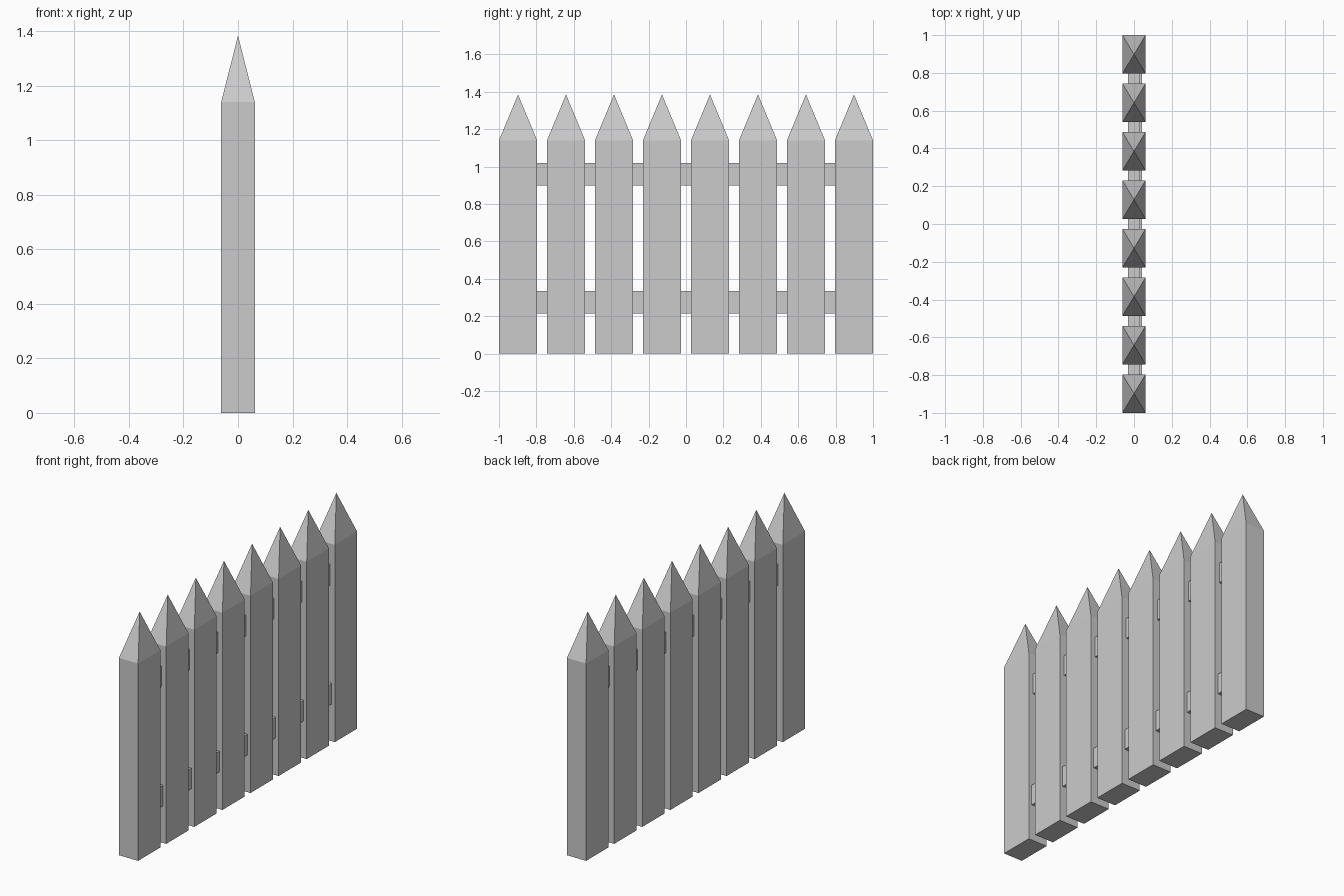
import bpy
import bmesh

if "Cube" in bpy.data.objects:
    bpy.data.objects.remove(bpy.data.objects["Cube"])

PICKETS = 8
WIDTH, THICK = 0.204, 0.123
SHOULDER, TIP = 1.14, 1.385


def make_object(name, bm, location):
    bmesh.ops.recalc_face_normals(bm, faces=bm.faces[:])
    mesh = bpy.data.meshes.new(name)
    bm.to_mesh(mesh)
    bm.free()
    obj = bpy.data.objects.new(name, mesh)
    obj.location = location
    bpy.context.collection.objects.link(obj)
    return obj


def box(size, base=0.0):
    bm = bmesh.new()
    bmesh.ops.create_cube(bm, size=1)
    for v in bm.verts:
        v.co = (v.co.x * size[0], v.co.y * size[1], (v.co.z + base) * size[2])
    return bm


# Pickets: box with its top face poked up into a pyramid point
def picket(name, y):
    bm = box((THICK, WIDTH, SHOULDER), 0.5)
    bm.normal_update()
    top = max(bm.faces, key=lambda f: f.calc_center_median().z)
    tip = bmesh.ops.poke(bm, faces=[top])["verts"][0]
    tip.co.z = TIP
    make_object(name, bm, (0, y, 0))


spacing = (2 - WIDTH) / (PICKETS - 1)
for i in range(PICKETS):
    picket(f"picket_{i + 1}", -1 + WIDTH / 2 + i * spacing)

# Rails running through the pickets, the lower one set slightly to one side
make_object("upper_rail", box((0.064, 1.9, 0.12)), (0, 0, 0.96))
make_object("lower_rail", box((0.062, 1.9, 0.12)), (0.011, 0, 0.275))
